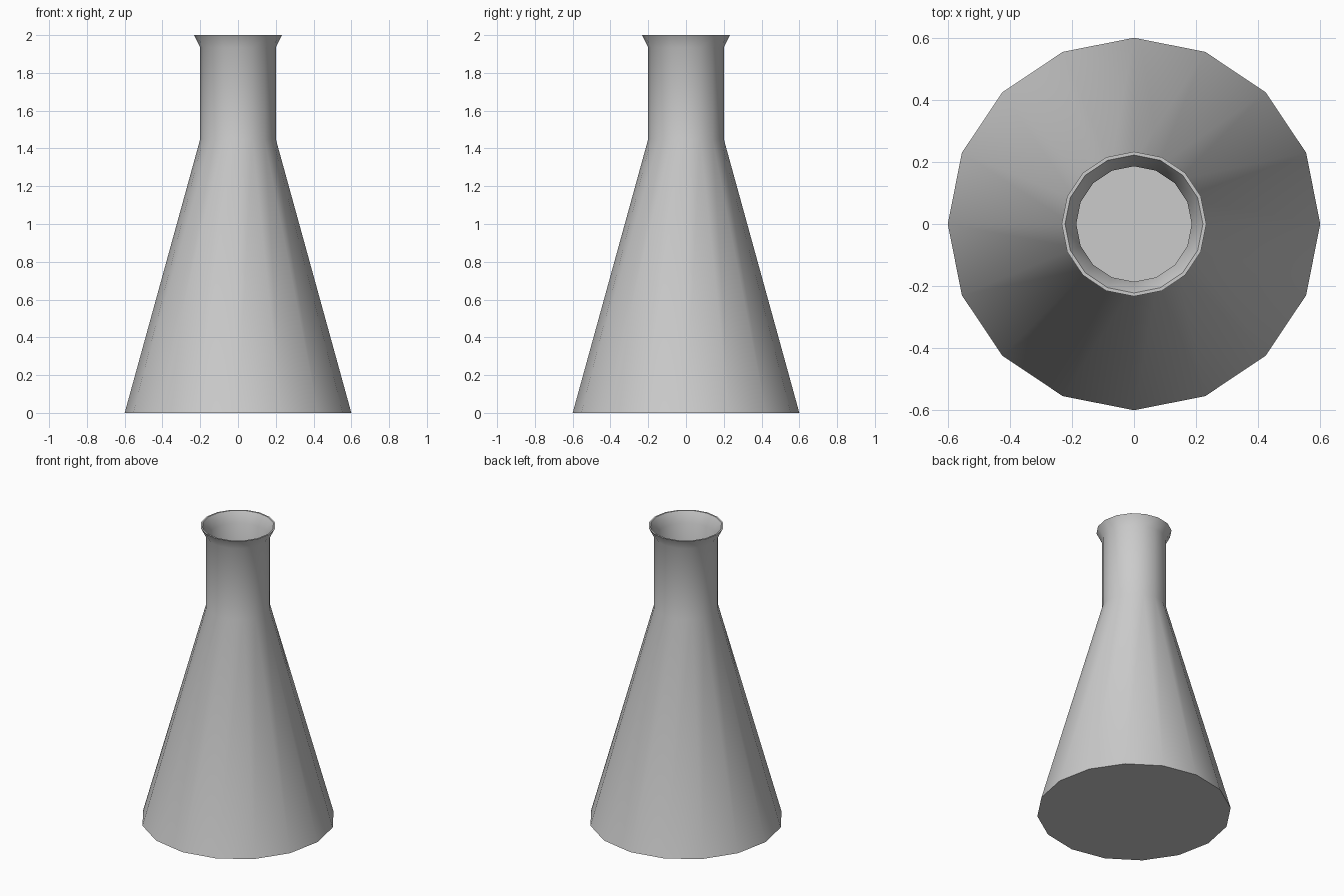
import bpy
import bmesh
from math import cos, sin, tau, radians

cube = bpy.data.objects.get("Cube")
if cube:
    bpy.data.objects.remove(cube, do_unlink=True)

SIDES = 16


def make_material(name, colour):
    mat = bpy.data.materials.new(name)
    mat.use_nodes = True
    mat.diffuse_color = colour
    mat.node_tree.nodes["Principled BSDF"].inputs["Base Color"].default_value = colour
    return mat


def lathe(name, profile, mat):
    """Spin (radius, height) points into a closed shell, capping both ends."""
    bm = bmesh.new()
    rings = []
    for r, z in profile:
        rings.append([bm.verts.new((r * cos(tau * i / SIDES), r * sin(tau * i / SIDES), z))
                      for i in range(SIDES)])
    for a, b in zip(rings, rings[1:]):
        for i in range(SIDES):
            j = (i + 1) % SIDES
            bm.faces.new((a[i], a[j], b[j], b[i]))
    bm.faces.new(rings[0][::-1])
    bm.faces.new(rings[-1])
    mesh = bpy.data.meshes.new(name)
    bm.to_mesh(mesh)
    bm.free()
    mesh.materials.append(mat)
    obj = bpy.data.objects.new(name, mesh)
    bpy.context.collection.objects.link(obj)
    return obj


glass = make_material("light grey glass", (0.6, 0.6, 0.6, 1))

# Outer wall from the base up to the flared lip, then inner wall down to the floor
outer = [(0.60, 0), (0.20, 1.45), (0.20, 1.935), (0.233, 2.0)]
inner = [(0.222, 2.0), (0.186, 1.93), (0.186, 1.45), (0.582, 0.014)]
flask = lathe("conical_flask", outer + inner, glass)

# Smooth round the body, sharp at base and lip
bpy.ops.object.select_all(action="DESELECT")
flask.select_set(True)
bpy.context.view_layer.objects.active = flask
bpy.ops.object.shade_smooth_by_angle(angle=radians(30))
